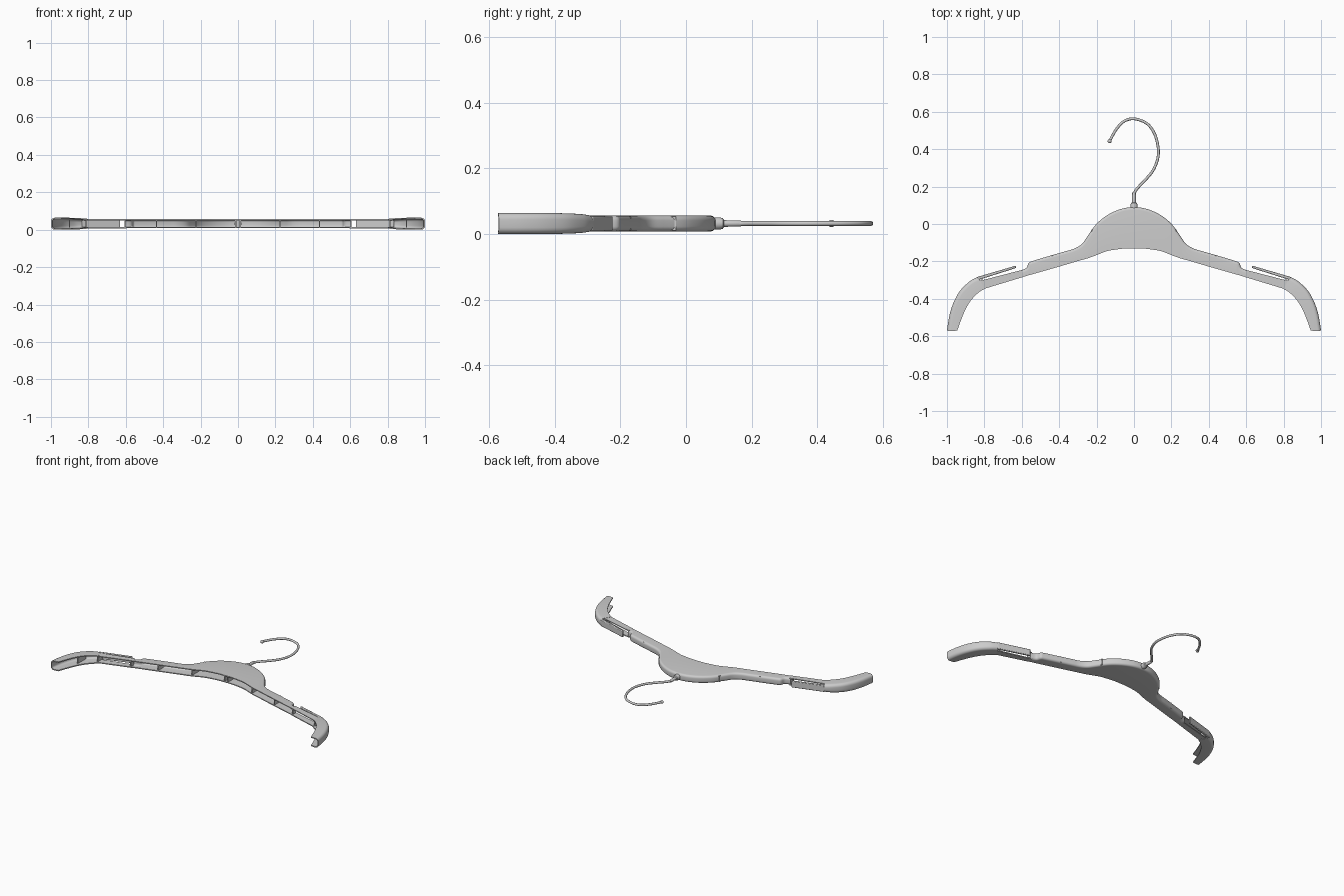
import bpy, bmesh
from math import sin, cos, pi
from mathutils import Vector

if "Cube" in bpy.data.objects:
    bpy.data.objects.remove(bpy.data.objects["Cube"])

MID = 0.032  # height of the centre plane


def smooth(pts, n):
    """Catmull-Rom resampling of tuples of any length."""
    p = [pts[0]] + list(pts) + [pts[-1]]
    out = []
    for i in range(1, len(p) - 2):
        for k in range(n):
            t = k / n
            out.append(tuple(0.5 * (2 * b + (c - a) * t + (2 * a - 5 * b + 4 * c - d) * t * t
                                    + (3 * b - a - 3 * c + d) * t ** 3)
                             for a, b, c, d in zip(*p[i - 1:i + 3])))
    return out + [tuple(pts[-1])]


def loft(name, rings, mirror=False):
    """Skin closed rings and cap both ends."""
    bm = bmesh.new()
    vs = [[bm.verts.new(c) for c in r] for r in rings]
    m = len(vs[0])
    for a, b in zip(vs, vs[1:]):
        for i in range(m):
            j = (i + 1) % m
            bm.faces.new((a[i], a[j], b[j], b[i]))
    bm.faces.new(vs[0])
    bm.faces.new(vs[-1])
    bmesh.ops.recalc_face_normals(bm, faces=bm.faces)
    me = bpy.data.meshes.new(name)
    bm.to_mesh(me)
    bm.free()
    ob = bpy.data.objects.new(name, me)
    bpy.context.collection.objects.link(ob)
    if mirror:
        ob.modifiers.new("mirror", 'MIRROR').use_mirror_merge = False
    return ob


def channel(name, stations, n, r, t, mirror=False):
    """Hollow C-section: wall along the upper edge, open along the lower edge."""
    s = smooth(stations, n)
    rings = []
    for i, (ux, uy, lx, ly, h) in enumerate(s):
        a, b = s[max(i - 1, 0)], s[min(i + 1, len(s) - 1)]
        d = Vector((b[0] - a[0], b[1] - a[1], 0)).normalized()
        nrm = Vector((-d.y, d.x, 0))
        U, L = Vector((ux, uy, MID)), Vector((lx, ly, MID))

        def profile(inset):
            rr, hh = r - inset, h - inset
            half = []
            for k in range(6):
                q = k / 5 * pi / 2
                half.append((r - rr * sin(q), hh - rr + rr * cos(q)))
            pts = [L + Vector((0, 0, hh))]
            pts += [U - nrm * o + Vector((0, 0, z)) for o, z in half]
            pts += [U - nrm * o - Vector((0, 0, z)) for o, z in reversed(half)]
            return pts + [L - Vector((0, 0, hh))]

        rings.append(profile(0) + profile(t)[::-1])
    return loft(name, rings, mirror)


def beam(name, p0, p1, q0, q1, z0, z1, mirror=True):
    """Flat bar between end edges p0-p1 and q0-q1."""
    return loft(name, [[(*a, z0), (*b, z0), (*b, z1), (*a, z1)]
                       for a, b in ((p0, p1), (q0, q1))], mirror)


# Central body: (upper x, y, lower x, y, half thickness)
half = [(.06, .083, .05, -.131, .024), (.12, .06, .10, -.137, .024),
        (.17, .028, .14, -.144, .024), (.21, -.01, .175, -.156, .024),
        (.25, -.068, .21, -.17, .024), (.28, -.108, .25, -.184, .024),
        (.32, -.132, .30, -.198, .024), (.37, -.147, .36, -.216, .024),
        (.45, -.17, .44, -.239, .024), (.54, -.197, .53, -.265, .024),
        (.563, -.208, .548, -.27, .024), (.575, -.235, .56, -.273, .024),
        (.605, -.247, .60, -.285, .024)]
body = [(-a, b, -c, d, h) for a, b, c, d, h in half[::-1]]
body += [(0, .09, 0, -.13, .024)] + half
channel("hanger_body", body, 5, .015, .006)

# Curved shoulder ends
channel("shoulder_end", [(.835, -.282, .80, -.347, .026), (.88, -.308, .835, -.37, .029),
                         (.93, -.357, .875, -.413, .031), (.965, -.42, .905, -.466, .032),
                         (.987, -.49, .927, -.52, .032), (1.0, -.57, .945, -.57, .032)],
        6, .02, .007, True)

# Open plates below the strap slot, top and underside
for nm, z in (("slot_plate_upper", MID + .0185), ("slot_plate_lower", MID - .0245)):
    beam(nm, (.60, -.246), (.595, -.284), (.825, -.304), (.803, -.347), z, z + .006)

# Springy strap finger above the slot
finger = beam("strap_finger", (.63, -.222), (.63, -.235), (.838, -.283), (.832, -.299),
              MID - .022, MID + .022)
bv = finger.modifiers.new("round", 'BEVEL')
bv.width, bv.segments = .004, 2

# Stiffening ribs inside the channel: x, front y, back y
for i, (x, y0, y1) in enumerate([(.012, -.127, .08), (.225, -.172, -.03), (.435, -.234, -.168),
                                 (.605, -.283, -.25), (.812, -.342, -.29), (.90, -.43, -.34)]):
    beam(f"rib_{i + 1}", (x - .003, y0), (x + .003, y0), (x - .003, y1), (x + .003, y1),
         MID - .021, MID + .021)

# Collar that holds the hook
loft("hook_collar", [[(r * cos(k * pi / 12), y, MID + r * sin(k * pi / 12)) for k in range(24)]
                     for y, r in ((.075, .019), (.1, .019), (.112, .016), (.116, .010), (.165, .0095),
                                  (.17, .007))])

# Wire hook
path = [(0, .10), (0, .155), (.015, .187), (.06, .235), (.102, .287), (.127, .35), (.129, .41),
        (.11, .482), (.068, .538), (0, .5625), (-.052, .55), (-.088, .515), (-.112, .478),
        (-.13, .443)]
cu = bpy.data.curves.new("hook", 'CURVE')
cu.dimensions = '3D'
cu.bevel_depth, cu.bevel_resolution, cu.use_fill_caps = .0075, 3, True
pts = smooth(path, 5)
sp = cu.splines.new('POLY')
sp.points.add(len(pts) - 1)
for p, (x, y) in zip(sp.points, pts):
    p.co = (x, y, MID, 1)
bpy.context.collection.objects.link(bpy.data.objects.new("hook", cu))

# Rounded bead on the hook tip
bpy.ops.mesh.primitive_uv_sphere_add(segments=20, ring_count=12, radius=.011,
                                     location=(-.13, .443, MID))
bpy.context.object.name = "hook_tip"

# Smooth shading with crisp edges
bpy.ops.object.select_all(action='DESELECT')
for ob in bpy.context.scene.objects:
    if ob.type == 'MESH':
        ob.select_set(True)
        bpy.context.view_layer.objects.active = ob
bpy.ops.object.shade_smooth_by_angle(angle=0.6)
